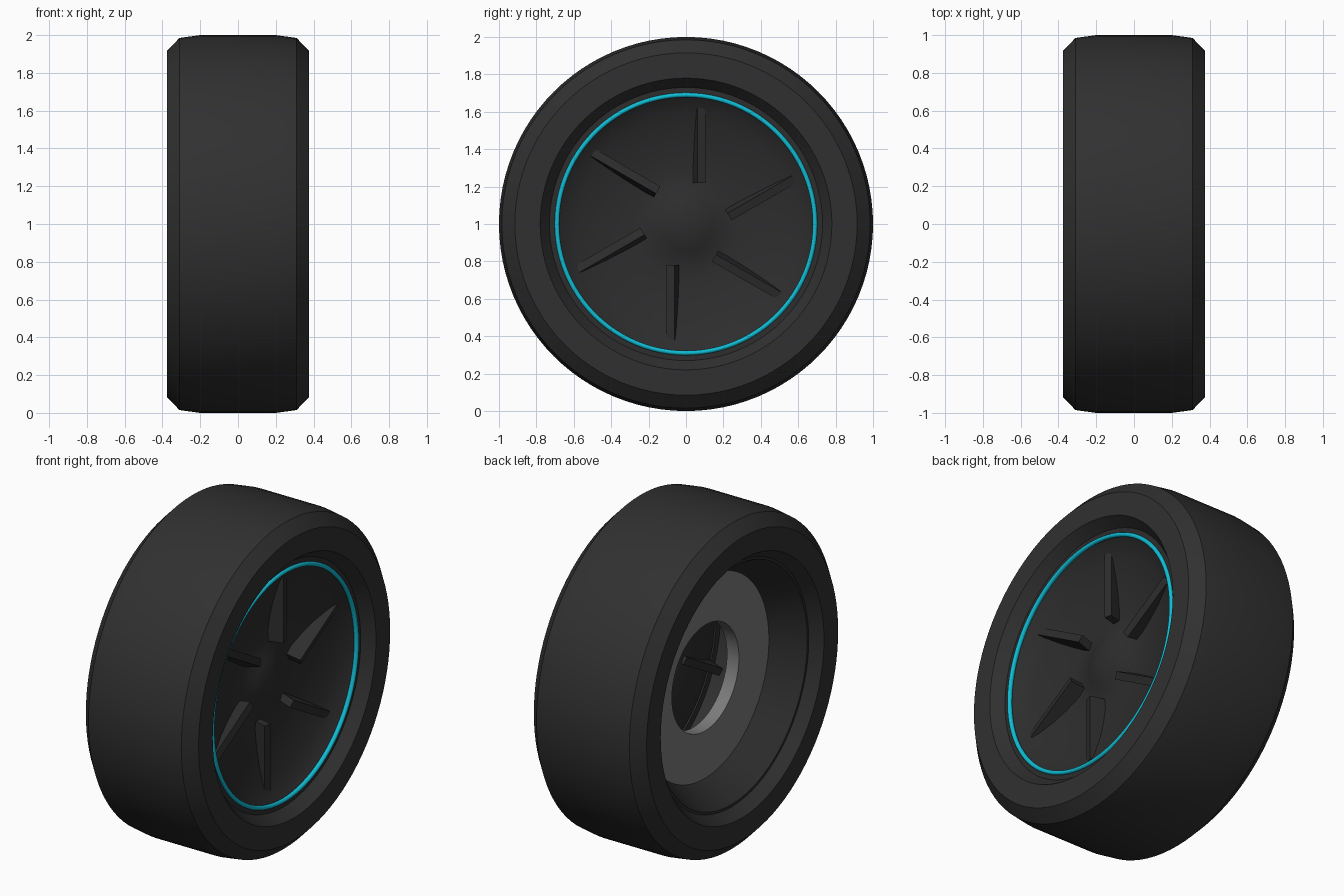
import bpy, bmesh, math
from mathutils import Matrix, Vector

cube = bpy.data.objects.get("Cube")
if cube:
    bpy.data.objects.remove(cube)

SEGMENTS = 96
AXLE = Matrix.Translation((0, 0, 1))


def material(name, color):
    mat = bpy.data.materials.new(name)
    mat.use_nodes = True
    mat.diffuse_color = (*color, 1)
    bsdf = next(n for n in mat.node_tree.nodes if n.type == 'BSDF_PRINCIPLED')
    bsdf.inputs["Base Color"].default_value = (*color, 1)
    return mat


rubber = material("black rubber", (0.03, 0.03, 0.03))
rim_black = material("rim black", (0.026, 0.026, 0.026))
steel = material("grey steel", (0.2, 0.2, 0.2))
cyan = material("cyan trim", (0.005, 0.5, 0.65))


def finish(name, bm, mat, angle=30):
    bmesh.ops.transform(bm, matrix=AXLE, verts=bm.verts)
    mesh = bpy.data.meshes.new(name)
    bm.to_mesh(mesh)
    bm.free()
    mesh.materials.append(mat)
    obj = bpy.data.objects.new(name, mesh)
    bpy.context.collection.objects.link(obj)
    bpy.ops.object.select_all(action='DESELECT')
    obj.select_set(True)
    bpy.context.view_layer.objects.active = obj
    bpy.ops.object.shade_smooth_by_angle(angle=math.radians(angle))
    return obj


def revolve(name, profile, mat, closed=False, angle=30):
    """Spin (x, radius) points around the axle."""
    bm = bmesh.new()
    points = [bm.verts.new((x, 0, r)) for x, r in profile]
    pairs = list(zip(points, points[1:]))
    if closed:
        pairs.append((points[-1], points[0]))
    edges = [bm.edges.new(p) for p in pairs]
    bmesh.ops.spin(bm, geom=points + edges, cent=(0, 0, 0), axis=(1, 0, 0),
                   angle=math.tau, steps=SEGMENTS, use_duplicate=False)
    bmesh.ops.remove_doubles(bm, verts=bm.verts, dist=0.0005)
    bmesh.ops.recalc_face_normals(bm, faces=bm.faces)
    return finish(name, bm, mat, angle)


# Tyre: half profile mirrored across the middle
half = [(0.31, 0.73), (0.377, 0.78), (0.377, 0.915), (0.31, 0.985), (0.2, 1.0)]
revolve("tyre", half + [(-x, r) for x, r in reversed(half)], rubber, closed=True)

# Rim flange and inner barrel
revolve("rim_flange", [(0.31, 0.735), (0.31, 0.69), (0.28, 0.69), (0.28, 0.735)],
        rim_black, closed=True)
revolve("rim_barrel", [(-0.31, 0.735), (-0.31, 0.715), (-0.12, 0.60),
                       (-0.08, 0.60), (-0.08, 0.735)], rim_black, closed=True)

# Concave wheel face with a domed hub
revolve("wheel_face", [(0.305, 0.70), (0.27, 0.66), (0.235, 0.58), (0.205, 0.48),
                       (0.185, 0.38), (0.173, 0.28), (0.18, 0.2), (0.205, 0.14),
                       (0.225, 0.08), (0.232, 0.0)], rim_black, angle=40)

# Brake disc
revolve("brake_disc", [(-0.13, 0.61), (-0.13, 0.32), (-0.05, 0.32), (-0.05, 0.61)],
        steel, closed=True)

# Coloured trim ring
ring = [(0.31 + 0.014 * math.cos(a), 0.69 + 0.013 * math.sin(a))
        for a in (i * math.tau / 10 for i in range(10))]
revolve("trim_ring", ring, cyan, closed=True, angle=60)

# Six twisted spokes, offset to one side of the radius
for i in range(6):
    bm = bmesh.new()
    bmesh.ops.create_cube(bm, size=1, matrix=Matrix.Diagonal((0.10, 0.045, 0.40, 1)))
    place = (Matrix.Rotation(i * math.tau / 6, 4, 'X')
             @ Matrix.Translation((0.208, 0.07, 0.42))
             @ Matrix.Rotation(math.radians(15), 4, 'Z'))
    bmesh.ops.transform(bm, matrix=place, verts=bm.verts)
    finish(f"spoke_{i + 1}", bm, rim_black)
